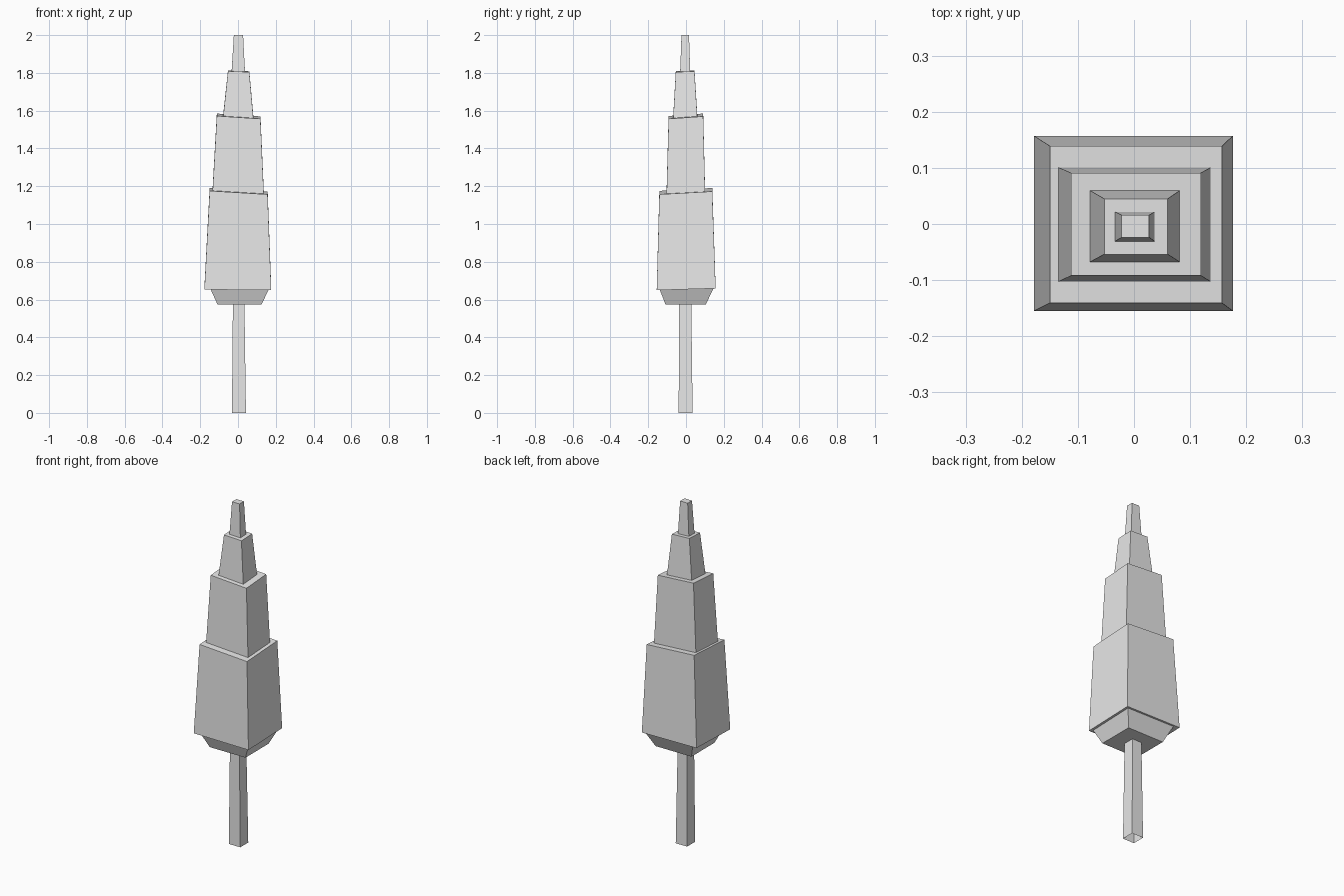
import bpy
import bmesh

cube = bpy.data.objects.get("Cube")
if cube:
    bpy.data.objects.remove(cube, do_unlink=True)

grey = bpy.data.materials.new("light grey")
grey.use_nodes = True
colour = (0.8, 0.8, 0.8, 1)
grey.diffuse_color = colour
grey.node_tree.nodes["Principled BSDF"].inputs["Base Color"].default_value = colour


def tapered_block(name, base, top, open_bottom=False):
    """Build a block between two rings given as (x0, x1, y0, y1, z, x slope, y slope)."""
    bm = bmesh.new()
    rings = []
    for x0, x1, y0, y1, z, sx, sy in (base, top):
        corners = ((x0, y0), (x1, y0), (x1, y1), (x0, y1))
        rings.append([bm.verts.new((x, y, z + sx * x + sy * y)) for x, y in corners])
    low, high = rings
    for i in range(4):
        j = (i + 1) % 4
        bm.faces.new((low[i], low[j], high[j], high[i]))
    bm.faces.new(high)
    if not open_bottom:
        bm.faces.new(low[::-1])
    mesh = bpy.data.meshes.new(name)
    bm.to_mesh(mesh)
    bm.free()
    mesh.materials.append(grey)
    obj = bpy.data.objects.new(name, mesh)
    bpy.context.collection.objects.link(obj)
    return obj


# Trunk, open at the foot
tapered_block("trunk", (-0.032, 0.042, -0.039, 0.035, 0, 0, 0),
              (-0.027, 0.034, -0.036, 0.028, 0.58, 0, 0), open_bottom=True)

# Flared underside of the crown
tapered_block("crown_underside", (-0.108, 0.124, -0.108, 0.104, 0.573, 0, 0),
              (-0.146, 0.163, -0.14, 0.146, 0.658, -0.01, 0.02))

# Stacked crown tiers, each with a slightly tilted top
tapered_block("lower_tier", (-0.178, 0.176, -0.155, 0.157, 0.656, -0.01, 0.03),
              (-0.15, 0.157, -0.141, 0.139, 1.174, -0.06, 0.055))
tapered_block("middle_tier", (-0.135, 0.137, -0.103, 0.101, 1.165, -0.06, 0.055),
              (-0.112, 0.119, -0.092, 0.091, 1.571, -0.065, 0.07))
tapered_block("upper_tier", (-0.079, 0.082, -0.068, 0.06, 1.564, -0.065, 0.07),
              (-0.053, 0.06, -0.054, 0.045, 1.809, -0.04, 0.04))
tapered_block("tip", (-0.034, 0.037, -0.031, 0.022, 1.803, -0.04, 0.04),
              (-0.022, 0.027, -0.024, 0.016, 2.0, 0, 0))
